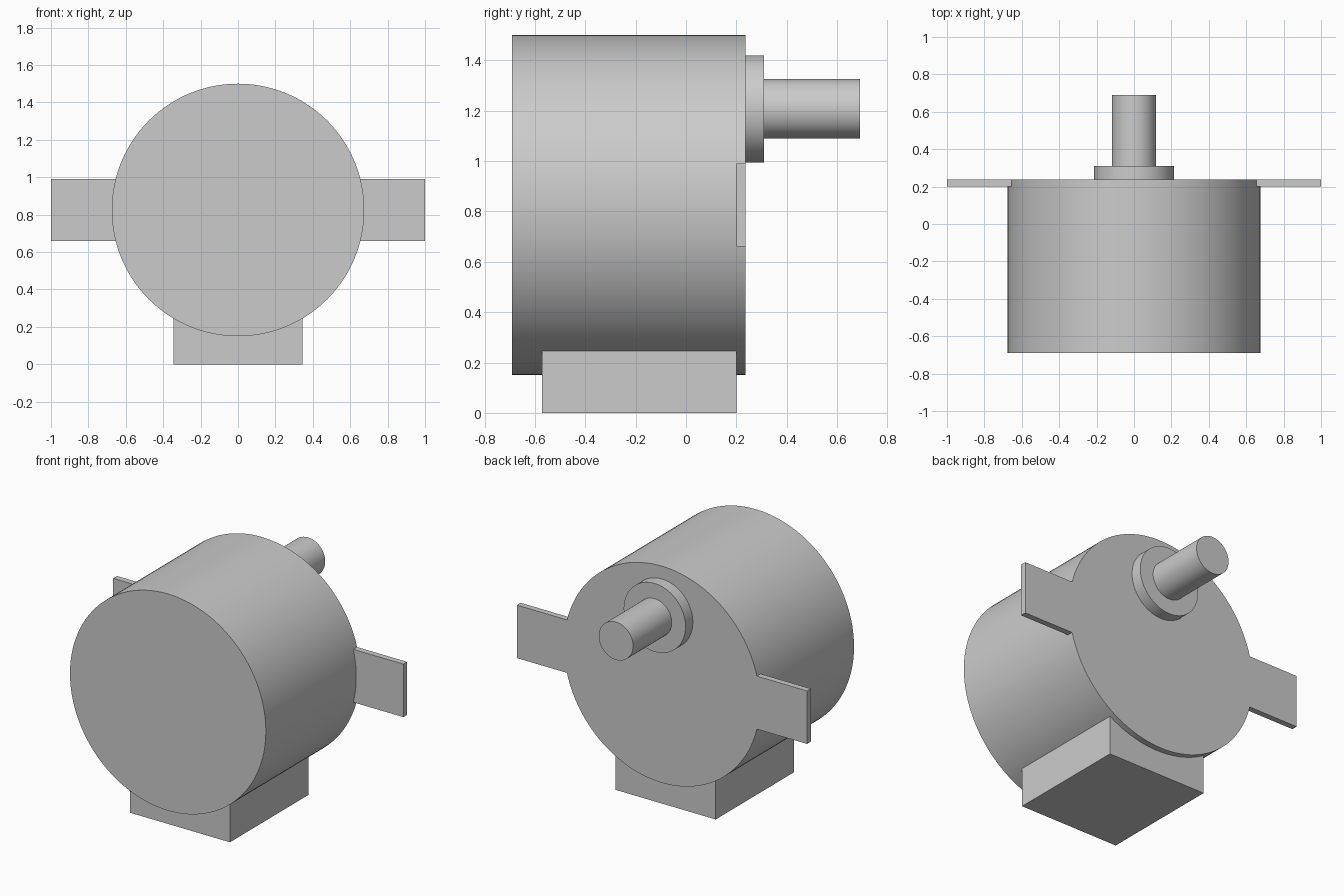
import bpy
import math

cube = bpy.data.objects.get("Cube")
if cube:
    bpy.data.objects.remove(cube, do_unlink=True)

grey = bpy.data.materials.new("plain grey")
grey.use_nodes = True
colour = (0.6, 0.6, 0.6, 1)
grey.diffuse_color = colour
grey.node_tree.nodes["Principled BSDF"].inputs["Base Color"].default_value = colour


def cylinder(name, radius, y0, y1, z, sides=96):
    """Smooth cylinder lying along y."""
    bpy.ops.mesh.primitive_cylinder_add(
        vertices=sides, radius=radius, depth=y1 - y0,
        location=(0, (y0 + y1) / 2, z), rotation=(math.pi / 2, 0, 0))
    ob = bpy.context.object
    ob.name = name
    ob.data.materials.append(grey)
    bpy.ops.object.transform_apply(location=False, rotation=True, scale=True)
    bpy.ops.object.shade_smooth_by_angle(angle=math.radians(30))
    return ob


def box(name, low, high):
    """Box between two opposite corners."""
    bpy.ops.mesh.primitive_cube_add(
        size=1, location=[(a + b) / 2 for a, b in zip(low, high)])
    ob = bpy.context.object
    ob.name = name
    ob.scale = [b - a for a, b in zip(low, high)]
    bpy.ops.object.transform_apply(location=False, rotation=False, scale=True)
    ob.data.materials.append(grey)
    return ob


BACK = 0.237      # rear face of the body
SHAFT_Z = 1.207   # height of the offset shaft

# Motor body with its offset collar and output shaft
cylinder("motor_body", 0.675, -0.69, BACK, 0.825, 128)
cylinder("shaft_collar", 0.213, BACK - 0.01, 0.309, SHAFT_Z)
cylinder("output_shaft", 0.118, 0.3, 0.69, SHAFT_Z, 64)

# Mounting tabs, flush with the rear face
box("left_mounting_tab", (0.65, 0.2, 0.66), (1, BACK, 0.99))
box("right_mounting_tab", (-1, 0.2, 0.66), (-0.65, BACK, 0.99))

# Terminal block under the body
box("terminal_block", (-0.345, -0.572, 0), (0.345, 0.2, 0.245))
